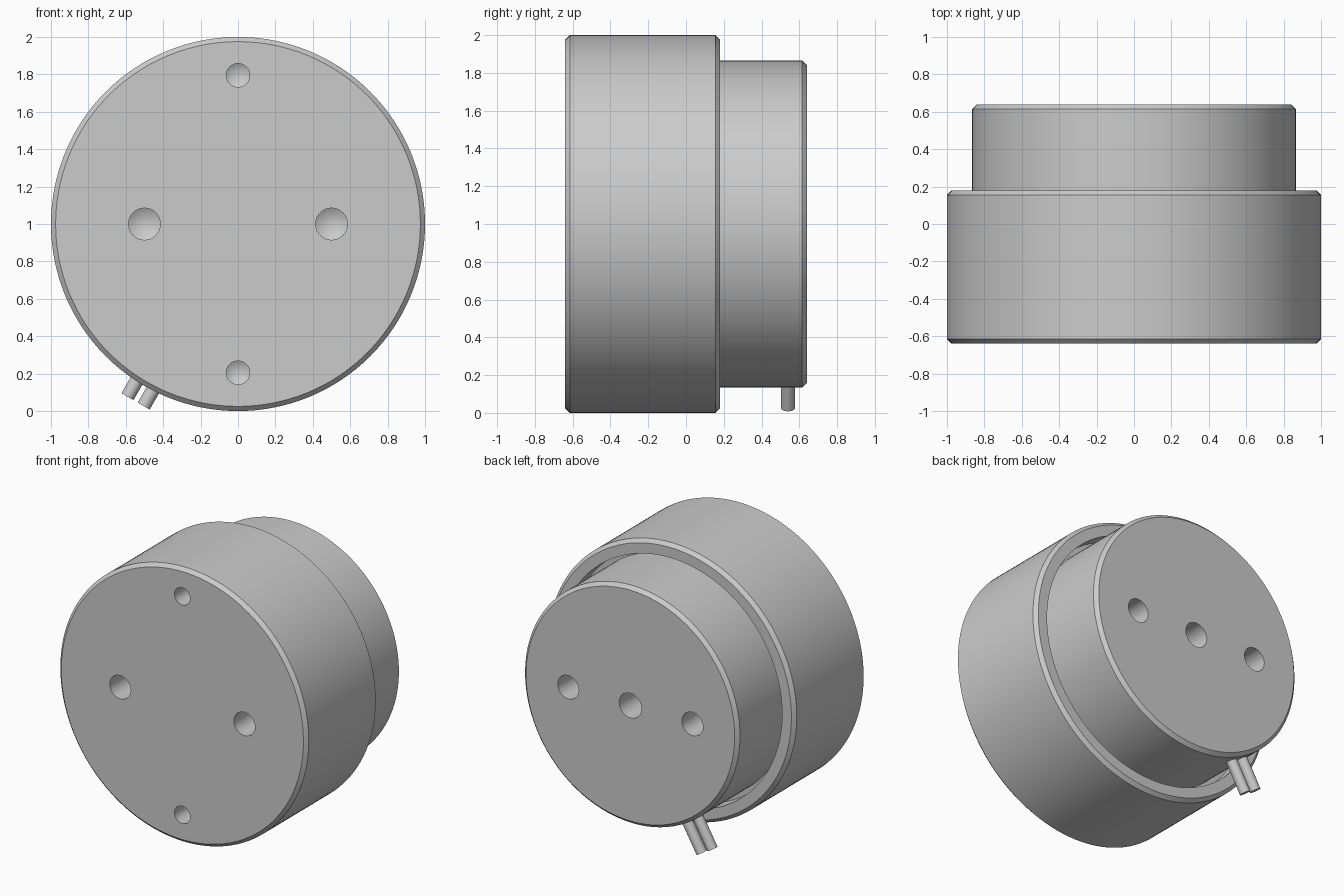
import bpy, bmesh
from math import sin, cos, pi, radians
from mathutils import Vector, Matrix

if "Cube" in bpy.data.objects:
    bpy.data.objects.remove(bpy.data.objects["Cube"])


def lathe(name, profile, matrix, segments):
    """Revolve (radius, height) points about local z, cap open ends."""
    bm = bmesh.new()
    rings = [[bm.verts.new((r * cos(2 * pi * i / segments), r * sin(2 * pi * i / segments), h))
              for i in range(segments)] for r, h in profile]
    for a, b in zip(rings, rings[1:]):
        for i in range(segments):
            j = (i + 1) % segments
            bm.faces.new((a[i], a[j], b[j], b[i]))
    for ring, (r, h) in ((rings[0], profile[0]), (rings[-1], profile[-1])):
        if r > 0:
            bm.faces.new(ring)
    bmesh.ops.remove_doubles(bm, verts=bm.verts, dist=1e-5)
    bmesh.ops.recalc_face_normals(bm, faces=bm.faces)
    bm.transform(matrix)
    mesh = bpy.data.meshes.new(name)
    bm.to_mesh(mesh)
    bm.free()
    ob = bpy.data.objects.new(name, mesh)
    bpy.context.collection.objects.link(ob)
    return ob


def along(origin, direction):
    rot = Vector(direction).to_track_quat('Z', 'Y').to_matrix().to_4x4()
    return Matrix.Translation(origin) @ rot


def smooth(ob):
    bpy.ops.object.select_all(action='DESELECT')
    ob.select_set(True)
    bpy.context.view_layer.objects.active = ob
    bpy.ops.object.shade_smooth_by_angle(angle=radians(30))


# stepped round body with chamfered rims and a narrow groove at the step
C = 0.025
body = lathe("housing", [
    (1 - C, -0.64), (1, -0.64 + C), (1, 0.18 - C), (1 - C, 0.18),
    (0.90, 0.18), (0.90, 0.06), (0.865, 0.06),
    (0.865, 0.64 - C), (0.865 - C, 0.64)], along((0, 0, 1), (0, 1, 0)), 128)

# drilled holes with conical bottoms: x, z, radius, side (-1 front, 1 back)
holes = [(-0.5, 1, 0.085, -1), (0.5, 1, 0.085, -1),
         (0, 1.795, 0.063, -1), (0, 0.205, 0.063, -1),
         (-0.5, 1, 0.085, 1), (0, 1, 0.09, 1), (0.5, 1, 0.085, 1)]
bpy.context.view_layer.objects.active = body
for x, z, r, side in holes:
    cutter = lathe("hole_cutter", [(r, -0.1), (r, 0.22), (0, 0.22 + 0.6 * r)],
                   along((x, side * 0.64, z), (0, -side, 0)), 32)
    cutter.hide_render = True
    mod = body.modifiers.new("hole", 'BOOLEAN')
    mod.operation = 'DIFFERENCE'
    mod.solver = 'EXACT'
    mod.object = cutter
    bpy.ops.object.modifier_apply(modifier=mod.name)
    bpy.data.objects.remove(cutter)
smooth(body)

# pair of cable leads leaving the rear drum 30 degrees off straight down
out = Vector((-sin(pi / 6), 0, -cos(pi / 6)))
across = Vector((cos(pi / 6), 0, -sin(pi / 6)))
for label, s in (("left", -1), ("right", 1)):
    base = Vector((0, 0.54, 1)) + across * 0.05 * s
    smooth(lathe("cable_lead_" + label, [(0.037, 0.82), (0.037, 1.095)], along(base, out), 32))
